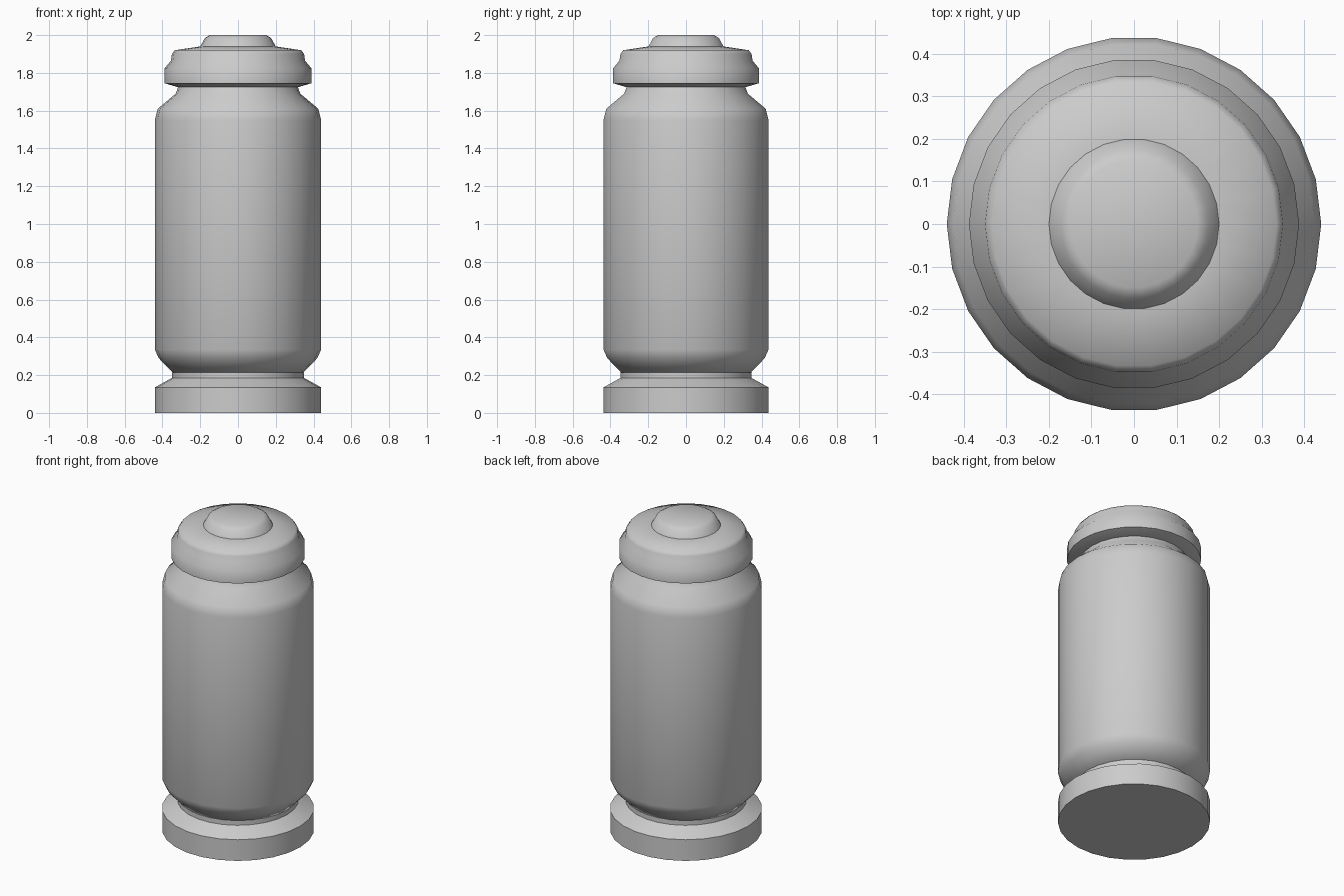
import bpy
import bmesh
from math import cos, sin, tau, radians

SIDES = 26

cube = bpy.data.objects.get("Cube")
if cube:
    bpy.data.objects.remove(cube, do_unlink=True)

grey = bpy.data.materials.new("plain_grey")
grey.use_nodes = True
colour = (0.6, 0.6, 0.6, 1)
grey.diffuse_color = colour
grey.node_tree.nodes["Principled BSDF"].inputs["Base Color"].default_value = colour


def lathe(name, profile, sharp_angle=35):
    """Spin a (radius, height) profile, bottom to top; a zero radius closes an end."""
    bm = bmesh.new()
    rings = []
    for r, z in profile:
        count = SIDES if r else 1
        rings.append([bm.verts.new((r * cos(tau * i / SIDES), r * sin(tau * i / SIDES), z))
                      for i in range(count)])
    for low, high in zip(rings, rings[1:]):
        for i in range(SIDES):
            j = (i + 1) % SIDES
            if len(low) == 1:
                bm.faces.new((low[0], high[j], high[i]))
            elif len(high) == 1:
                bm.faces.new((low[i], low[j], high[0]))
            else:
                bm.faces.new((low[i], low[j], high[j], high[i]))
    mesh = bpy.data.meshes.new(name)
    bm.to_mesh(mesh)
    bm.free()
    mesh.materials.append(grey)
    obj = bpy.data.objects.new(name, mesh)
    bpy.context.collection.objects.link(obj)
    bpy.ops.object.select_all(action='DESELECT')
    bpy.context.view_layer.objects.active = obj
    obj.select_set(True)
    bpy.ops.object.shade_smooth_by_angle(angle=radians(sharp_angle))


# Foot disc with a sloped shoulder, running into the lower neck
lathe("base", [(0, 0), (0.44, 0), (0.44, 0.135), (0.35, 0.185), (0.35, 0.215)], 50)

# Main barrel with rounded shoulders and the upper neck
lathe("body", [(0, 0.212), (0.345, 0.212), (0.42, 0.29), (0.44, 0.335),
               (0.44, 1.55), (0.425, 1.61), (0.33, 1.69), (0.315, 1.73)], 50)

# Overhanging cap with a stepped, softened rim and a shallow sloped top
lathe("cap", [(0, 1.725), (0.32, 1.725), (0.388, 1.745), (0.388, 1.825), (0.355, 1.865),
              (0.35, 1.9), (0.335, 1.92), (0.2, 1.94), (0, 1.94)], 60)

# Raised button on the cap
lathe("button", [(0.2, 1.94), (0.175, 1.985), (0.15, 2), (0, 2)], 60)
